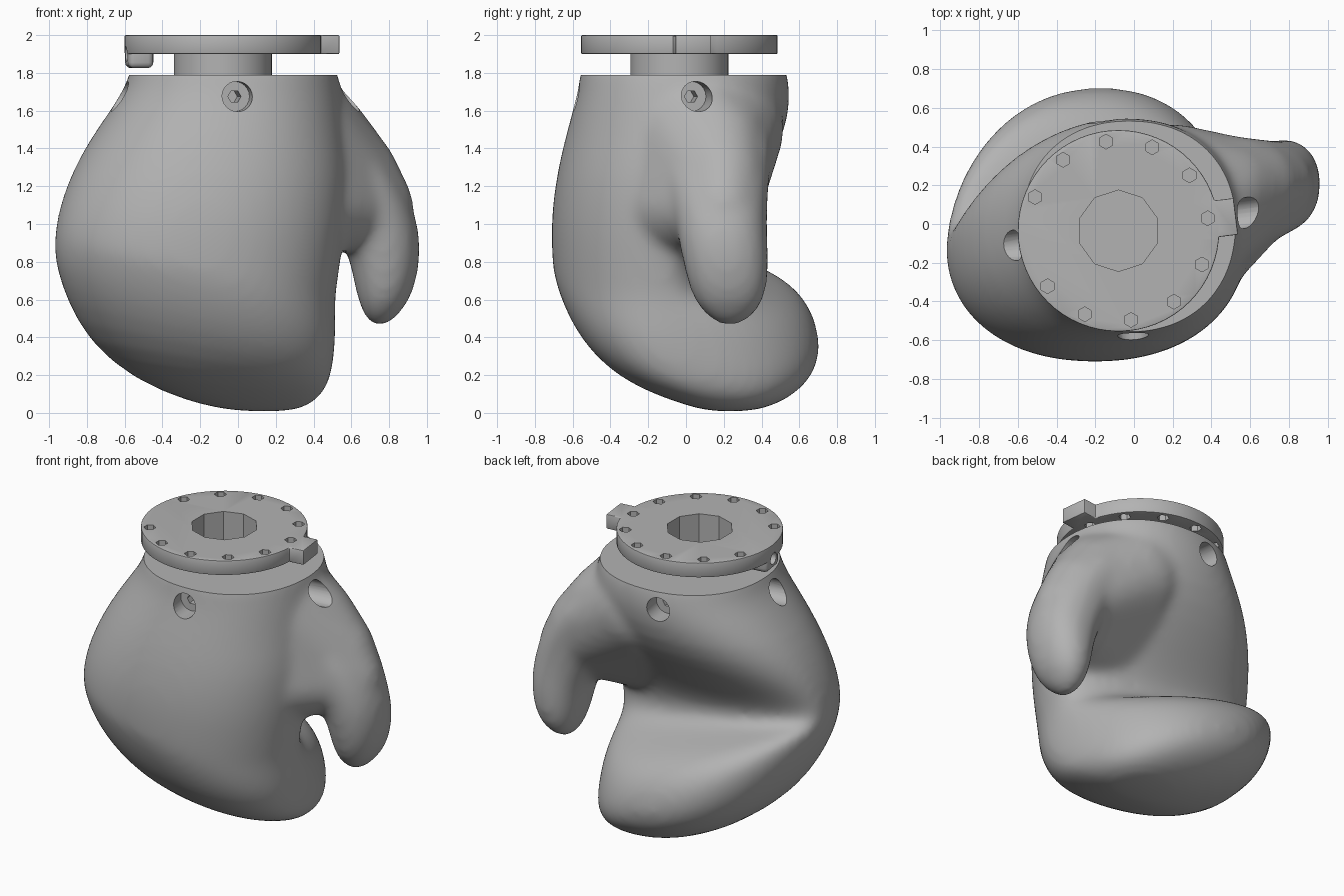
import bpy, bmesh, math
from mathutils import Matrix, Vector

cube = bpy.data.objects.get("Cube")
if cube:
    bpy.data.objects.remove(cube)

GREY = (0.45, 0.45, 0.45, 1)
grey = bpy.data.materials.new("plain grey")
grey.use_nodes = True
grey.diffuse_color = GREY
grey.node_tree.nodes["Principled BSDF"].inputs["Base Color"].default_value = GREY

AXIS = Vector((-0.08, -0.035, 0))   # wrist axis
TURN = math.radians(8)              # rotation of the bolt pattern


def make(name, bm):
    mesh = bpy.data.meshes.new(name)
    bmesh.ops.recalc_face_normals(bm, faces=bm.faces)
    bm.to_mesh(mesh)
    bm.free()
    mesh.materials.append(grey)
    ob = bpy.data.objects.new(name, mesh)
    bpy.context.collection.objects.link(ob)
    return ob


def select(ob):
    bpy.ops.object.select_all(action='DESELECT')
    ob.select_set(True)
    bpy.context.view_layer.objects.active = ob


def modify(ob, kind, **settings):
    mod = ob.modifiers.new(kind.lower(), kind)
    for key, value in settings.items():
        setattr(mod, key, value)
    select(ob)
    bpy.ops.object.modifier_apply(modifier=mod.name)


def combine(ob, other, operation='DIFFERENCE'):
    modify(ob, 'BOOLEAN', object=other, operation=operation, solver='EXACT')
    bpy.data.objects.remove(other)


def upright(name, r, z0, z1, sides, at=AXIS):
    """Vertical prism between two heights."""
    bm = bmesh.new()
    bmesh.ops.create_cone(bm, cap_ends=True, segments=sides, radius1=r, radius2=r, depth=z1 - z0,
                          matrix=Matrix.Translation((at.x, at.y, (z0 + z1) / 2)))
    return make(name, bm)


def radial(name, r, r0, r1, z, angle, sides):
    """Prism pointing outward from the wrist axis."""
    bm = bmesh.new()
    m = (Matrix.Translation(AXIS + Vector((0, 0, z))) @ Matrix.Rotation(angle, 4, 'Z')
         @ Matrix.Translation(((r0 + r1) / 2, 0, 0)) @ Matrix.Rotation(math.pi / 2, 4, 'Y'))
    bmesh.ops.create_cone(bm, cap_ends=True, segments=sides, radius1=r, radius2=r,
                          depth=r1 - r0, matrix=m)
    return make(name, bm)


def radial_box(name, r0, r1, width, z0, z1, angle):
    bm = bmesh.new()
    m = (Matrix.Translation(AXIS) @ Matrix.Rotation(angle, 4, 'Z')
         @ Matrix.Translation(((r0 + r1) / 2, 0, (z0 + z1) / 2))
         @ Matrix.Diagonal((r1 - r0, width, z1 - z0, 1)))
    bmesh.ops.create_cube(bm, size=1, matrix=m)
    return make(name, bm)


def loft(name, rings, sides=32):
    """Skin over oval rings: height, tilt, left, right, front, back, widest y."""
    bm = bmesh.new()
    loops = []
    for z, tilt, xl, xr, yf, yb, ym in rings:
        loop = []
        for i in range(sides):
            t = 2 * math.pi * i / sides
            c, s = (math.copysign(abs(f) ** 0.92, f) for f in (math.cos(t), math.sin(t)))
            x = (xl + xr) / 2 + (xr - xl) / 2 * c
            y = ym + ((yb - ym) if s > 0 else (ym - yf)) * s
            loop.append(bm.verts.new((x, y, z - tilt * (x + 0.2))))
        loops.append(loop)
    for a, b in zip(loops, loops[1:]):
        for i in range(sides):
            j = (i + 1) % sides
            bm.faces.new((a[i], a[j], b[j], b[i]))
    bm.faces.new(loops[0])
    bm.faces.new(loops[-1])
    ob = make(name, bm)
    modify(ob, 'SUBSURF', levels=1)
    return ob


def ball_hull(name, balls):
    """Taut skin around several balls."""
    bm = bmesh.new()
    for x, y, z, r in balls:
        bmesh.ops.create_icosphere(bm, subdivisions=3, radius=r,
                                   matrix=Matrix.Translation((x, y, z)))
    hull = bmesh.ops.convex_hull(bm, input=bm.verts)
    inside = {v for v in hull["geom_interior"] if isinstance(v, bmesh.types.BMVert)}
    bmesh.ops.delete(bm, geom=list(inside), context='VERTS')
    return make(name, bm)


# Mitt: wrist, hollow palm and curled finger end
mitt = loft("mitt", [
    (1.95, 0, -.56, .50, -.55, .51, 0),
    (1.79, 0, -.57, .53, -.56, .54, 0),
    (1.66, 0, -.635, .56, -.585, .56, 0),
    (1.45, 0, -.79, .58, -.645, .52, -.02),
    (1.25, 0, -.895, .60, -.69, .39, -.06),
    (1.05, .05, -.95, .58, -.715, .23, -.1),
    (.90, .1, -.97, .55, -.715, .14, -.12),
    (.80, .16, -.975, .53, -.71, .14, -.12),
    (.75, .19, -.975, .52, -.705, .21, -.12),
    (.71, .22, -.975, .52, -.695, .36, -.12),
    (.66, .24, -.975, .52, -.68, .53, -.12),
    (.57, .24, -.96, .52, -.645, .65, -.12),
    (.43, .22, -.905, .51, -.57, .71, -.08),
    (.28, .16, -.79, .49, -.44, .715, 0),
    (.15, .08, -.56, .45, -.26, .63, .12),
    (.05, .02, -.25, .38, -.02, .49, .2),
    (.005, 0, 0, .27, .13, .34, .23)])

# Thumb
thumb = loft("thumb", [
    (1.60, 0, .15, .57, -.15, .45, .15),
    (1.40, 0, .30, .75, -.15, .46, .18),
    (1.20, 0, .40, .89, -.10, .44, .20),
    (1.00, 0, .50, .96, -.06, .43, .20),
    (.85, 0, .58, .97, -.03, .44, .21),
    (.70, 0, .61, .95, .00, .44, .22),
    (.57, 0, .64, .90, .05, .41, .23),
    (.49, 0, .68, .82, .13, .33, .23),
    (.46, 0, .72, .78, .20, .27, .23)], 20)

# Web joining the thumb root to the back of the hand and the wrist
web = ball_hull("web", [
    (.02, -.27, 1.12, .4), (.73, .2, 1.1, .2), (.62, .2, 1.26, .23),
    (.46, .17, 1.42, .265), (.2, .19, 1.5, .33), (.09, -.05, 1.6, .43)])

# Blend everything into one skin
combine(mitt, thumb, 'UNION')
combine(mitt, web, 'UNION')
modify(mitt, 'REMESH', mode='VOXEL', voxel_size=0.025)
modify(mitt, 'SMOOTH', factor=0.5, iterations=18)
combine(mitt, upright("wrist_trim", 1.5, 1.79, 2.5, 8))
combine(mitt, upright("wrist_bore", 0.21, 1.6, 1.9, 10))
for k in range(4):
    angle = TURN + k * math.pi / 2
    combine(mitt, radial("screw_well", 0.08, 0.44, 0.9, 1.675, angle, 24))
    combine(mitt, radial("screw_socket", 0.035, 0.3, 0.5, 1.675, angle, 6))

# Neck between mitt and flange
neck = upright("neck", 0.26, 1.785, 1.91, 48)
combine(neck, upright("neck_bore", 0.21, 1.7, 2.1, 10))

# Flange with key tab, hanging lug and bolt holes
flange = upright("flange", 0.52, 1.9, 2.0, 64)
tab = radial_box("tab", 0.4, 0.61, 0.19, 1.9, 2.0, math.radians(7))
combine(flange, tab, 'UNION')
modify(flange, 'BEVEL', width=0.008, segments=2, limit_method='ANGLE')
lug = radial_box("lug", 0.38, 0.515, 0.17, 1.825, 1.95, TURN + math.pi)
modify(lug, 'BEVEL', width=0.03, segments=3, limit_method='ANGLE')
combine(flange, lug, 'UNION')
combine(flange, upright("flange_bore", 0.21, 1.7, 2.1, 10))
for k in range(12):
    angle = TURN + k * math.pi / 6
    if k == 6:
        combine(flange, radial("lug_hole", 0.04, 0.42, 0.7, 1.9, angle, 16))
    else:
        spot = AXIS + 0.465 * Vector((math.cos(angle), math.sin(angle), 0))
        combine(flange, upright("bolt_hole", 0.038, 1.8, 2.1, 6, spot))

for ob in (mitt, neck, flange):
    select(ob)
    bpy.ops.object.shade_smooth_by_angle(angle=math.radians(35))
